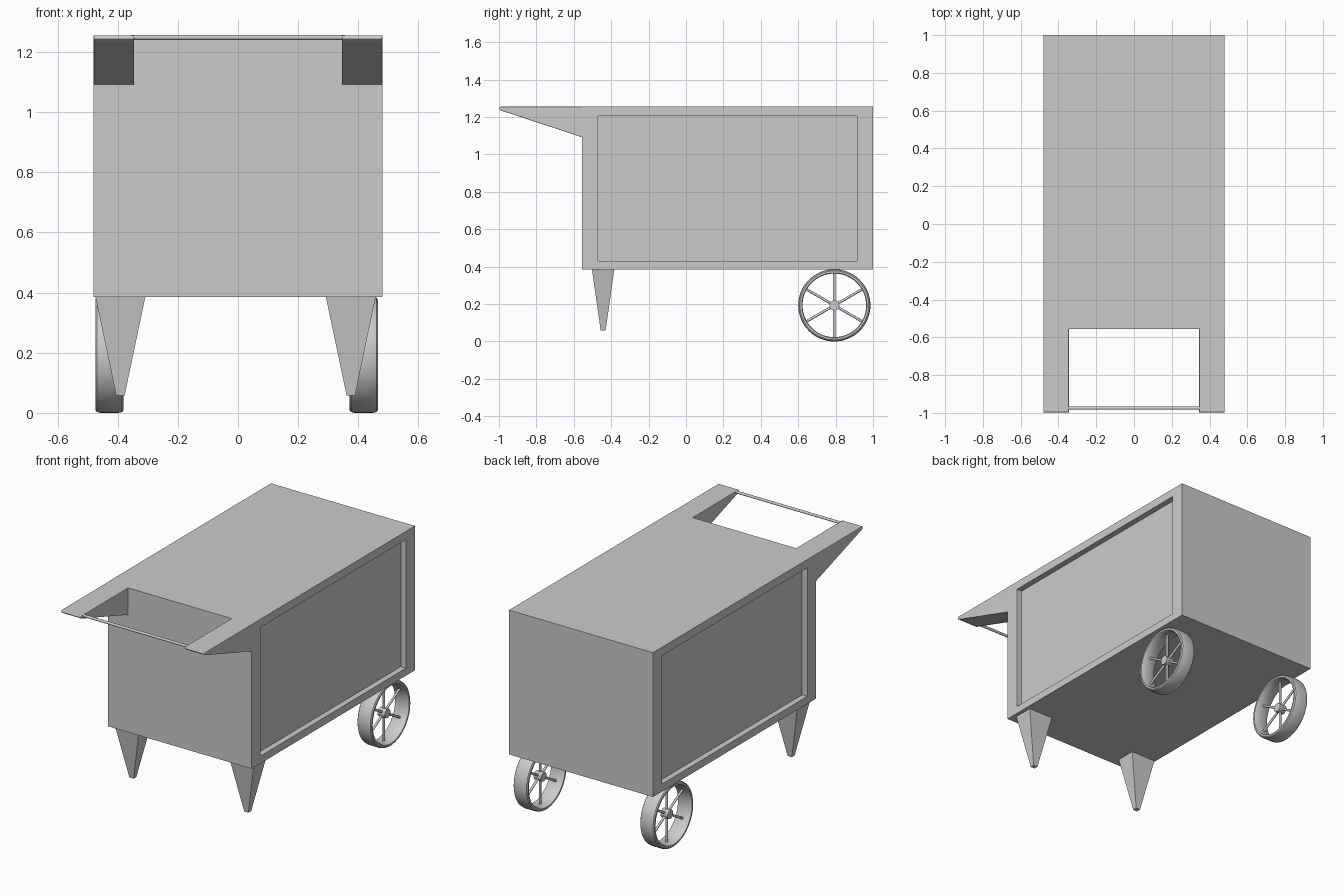
import bpy, bmesh, math
from mathutils import Vector, Matrix

if "Cube" in bpy.data.objects:
    bpy.data.objects.remove(bpy.data.objects["Cube"])


def finish(bm, name, smooth=False):
    bmesh.ops.recalc_face_normals(bm, faces=bm.faces[:])
    me = bpy.data.meshes.new(name)
    bm.to_mesh(me)
    bm.free()
    ob = bpy.data.objects.new(name, me)
    bpy.context.collection.objects.link(ob)
    if smooth:
        bpy.ops.object.select_all(action='DESELECT')
        ob.select_set(True)
        bpy.context.view_layer.objects.active = ob
        bpy.ops.object.shade_smooth_by_angle(angle=math.radians(35))
    return ob


def add_rod(bm, a, b, radius, sides=12):
    a, b = Vector(a), Vector(b)
    d = b - a
    m = Matrix.Translation((a + b) / 2) @ d.to_track_quat('Z', 'Y').to_matrix().to_4x4()
    bmesh.ops.create_cone(bm, cap_ends=True, segments=sides, radius1=radius,
                          radius2=radius, depth=d.length, matrix=m)


# Box body with a recessed panel on each long side
Y0, Y1, Z0, Z1 = -0.555, 1.0, 0.385, 1.255
bm = bmesh.new()
bmesh.ops.create_cube(bm, size=1, matrix=Matrix.Translation((0, (Y0 + Y1) / 2, (Z0 + Z1) / 2))
                      @ Matrix.Diagonal((0.96, Y1 - Y0, Z1 - Z0, 1)))
bm.normal_update()
sides = [f for f in bm.faces if abs(f.normal.x) > 0.9]
bmesh.ops.inset_individual(bm, faces=sides, thickness=0.05)
for f in sides:
    for v in f.verts:
        v.co.y = -0.47 if v.co.y < 0.2 else 0.915
        v.co.z = 0.43 if v.co.z < 0.8 else 1.205
for f in bmesh.ops.extrude_discrete_faces(bm, faces=sides)['faces']:
    for v in f.verts:
        v.co.x -= math.copysign(0.035, v.co.x)
finish(bm, "cart_body")


def handle_bracket(s, name):
    # Wedge arm: side profile extruded across x
    prof = [(-0.55, 1.255), (-0.55, 1.09), (-0.99, 1.235), (-1.0, 1.243), (-0.995, 1.255)]
    bm = bmesh.new()
    f = bm.faces.new([bm.verts.new((s * 0.345, y, z)) for y, z in prof])
    r = bmesh.ops.extrude_face_region(bm, geom=[f])
    bmesh.ops.translate(bm, vec=(s * 0.135, 0, 0),
                        verts=[g for g in r['geom'] if isinstance(g, bmesh.types.BMVert)])
    ob = finish(bm, name)
    mod = ob.modifiers.new("soft_edges", 'BEVEL')
    mod.width = 0.003
    mod.segments = 2


def leg(cx, name):
    # Four-sided tapering foot
    bm = bmesh.new()
    rings = []
    for hx, hy, z in ((0.014, 0.013, 0.058), (0.083, 0.06, Z0 + 0.001)):
        rings.append([bm.verts.new((cx + a * hx, -0.443 + b * hy, z))
                      for a, b in ((-1, -1), (1, -1), (1, 1), (-1, 1))])
    bm.faces.new(rings[0])
    bm.faces.new(rings[1])
    for i in range(4):
        j = (i + 1) % 4
        bm.faces.new((rings[0][i], rings[0][j], rings[1][j], rings[1][i]))
    finish(bm, name)


def wheel(cx, side):
    c = Vector((cx, 0.793, 0.193))
    # Rim: rounded band profile (x, radius) turned around the axle
    prof = [(-0.047, 0.174), (-0.047, 0.184), (-0.042, 0.190), (-0.03, 0.193),
            (0.03, 0.193), (0.042, 0.190), (0.047, 0.184), (0.047, 0.174),
            (0.041, 0.170), (-0.041, 0.170)]
    bm = bmesh.new()
    n = 64
    rings = []
    for i in range(n):
        t = 2 * math.pi * i / n
        rings.append([bm.verts.new(c + Vector((x, r * math.cos(t), r * math.sin(t))))
                      for x, r in prof])
    for i in range(n):
        a, b = rings[i], rings[(i + 1) % n]
        for k in range(len(prof)):
            m = (k + 1) % len(prof)
            bm.faces.new((a[k], a[m], b[m], b[k]))
    finish(bm, side + "_wheel_rim", True)
    # Hub
    bm = bmesh.new()
    add_rod(bm, c - Vector((0.024, 0, 0)), c + Vector((0.024, 0, 0)), 0.027, 32)
    finish(bm, side + "_wheel_hub", True)
    # Six spokes
    bm = bmesh.new()
    for i in range(6):
        t = math.radians(30 + 60 * i)
        d = Vector((0, math.cos(t), math.sin(t)))
        add_rod(bm, c + d * 0.02, c + d * 0.173, 0.007)
    finish(bm, side + "_wheel_spokes", True)


for s, side, leg_x, wheel_x in ((-1, "left", -0.391, -0.427), (1, "right", 0.375, 0.418)):
    handle_bracket(s, side + "_handle_bracket")
    leg(leg_x, side + "_leg")
    wheel(wheel_x, side)

# Push bar between the brackets
bm = bmesh.new()
add_rod(bm, (-0.355, -0.975, 1.248), (0.355, -0.975, 1.248), 0.008, 16)
finish(bm, "push_bar", True)
